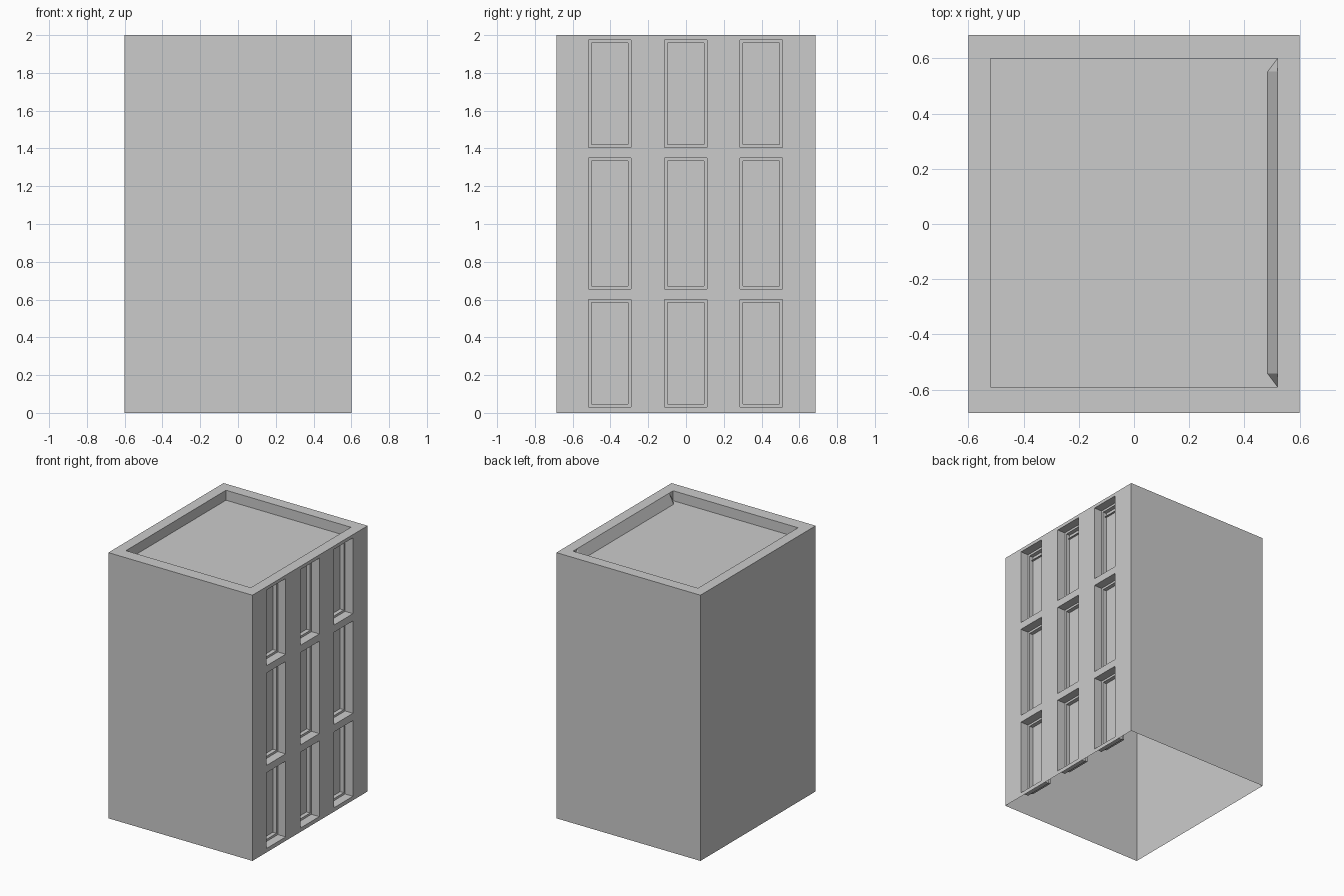
import bpy, bmesh

if "Cube" in bpy.data.objects:
    bpy.data.objects.remove(bpy.data.objects["Cube"])

X, Y, H = 0.6, 0.685, 2.0            # half width, half depth, height
IX, Y0, Y1, FLOOR = 0.52, -0.59, 0.60, 1.925   # roof recess
D1, D2, INSET = 0.065, 0.03, 0.016   # window recess depths, frame width
COLS = [(-0.515, -0.29), (-0.115, 0.11), (0.285, 0.51)]
ROWS = [(0.03, 0.60), (0.655, 1.35), (1.405, 1.975)]


def build(name, faces):
    bm = bmesh.new()
    for pts in faces:
        bm.faces.new([bm.verts.new(p) for p in pts])
    bmesh.ops.remove_doubles(bm, verts=bm.verts, dist=1e-5)
    mesh = bpy.data.meshes.new(name)
    bm.to_mesh(mesh)
    bm.free()
    obj = bpy.data.objects.new(name, mesh)
    bpy.context.collection.objects.link(obj)
    return obj


def rect(x, y0, y1, z0, z1):
    return [(x, y0, z0), (x, y1, z0), (x, y1, z1), (x, y0, z1)]


def ring(a, b):
    """Four quads joining outer loop a to inner loop b."""
    return [[a[i], a[(i + 1) % 4], b[(i + 1) % 4], b[i]] for i in range(4)]


# Plain walls; the underside is open
walls = []
outline = [(X, Y), (-X, Y), (-X, -Y), (X, -Y)]
for (ax, ay), (bx, by) in zip(outline, outline[1:]):
    walls.append([(ax, ay, 0), (bx, by, 0), (bx, by, H), (ax, ay, H)])
build("plain_walls", walls)

# Window wall: grid of panels with a stepped recess at each opening
facade = []
ys = [-Y] + [v for c in COLS for v in c] + [Y]
zs = [0] + [v for r in ROWS for v in r] + [H]
for i in range(len(ys) - 1):
    for j in range(len(zs) - 1):
        y0, y1, z0, z1 = ys[i], ys[i + 1], zs[j], zs[j + 1]
        face = rect(X, y0, y1, z0, z1)
        if i % 2 == 0 or j % 2 == 0:
            facade.append(face)
            continue
        inner = (y0 + INSET, y1 - INSET, z0 + INSET, z1 - INSET)
        outer_back = rect(X - D1, y0, y1, z0, z1)
        frame = rect(X - D1, *inner)
        glass = rect(X - D1 - D2, *inner)
        facade += ring(face, outer_back) + ring(outer_back, frame)
        facade += ring(frame, glass) + [glass]
build("window_wall", facade)

# Roof rim, parapet inner walls and sunken floor
outer = [(-X, -Y, H), (X, -Y, H), (X, Y, H), (-X, Y, H)]
rim = [(-IX, Y0, H), (IX, Y0, H), (IX, Y1, H), (-IX, Y1, H)]
low = [(x, y, FLOOR) for x, y, z in rim]
sides = ring(rim, low)
roof = ring(outer, rim) + [low, sides[0], sides[2], sides[3]]

# Sloped parapet wall behind the windows, with tapered ends
T0, T1 = (IX, Y0 + 0.048, H), (IX, Y1 - 0.048, H)
B0, B1 = (0.484, Y0 + 0.048, FLOOR), (0.484, Y1 - 0.048, FLOOR)
roof += [[T0, T1, B1, B0],
         [low[1], T0, B0], [rim[1], T0, low[1]],
         [low[2], B1, T1], [rim[2], low[2], T1]]
build("roof", roof)
